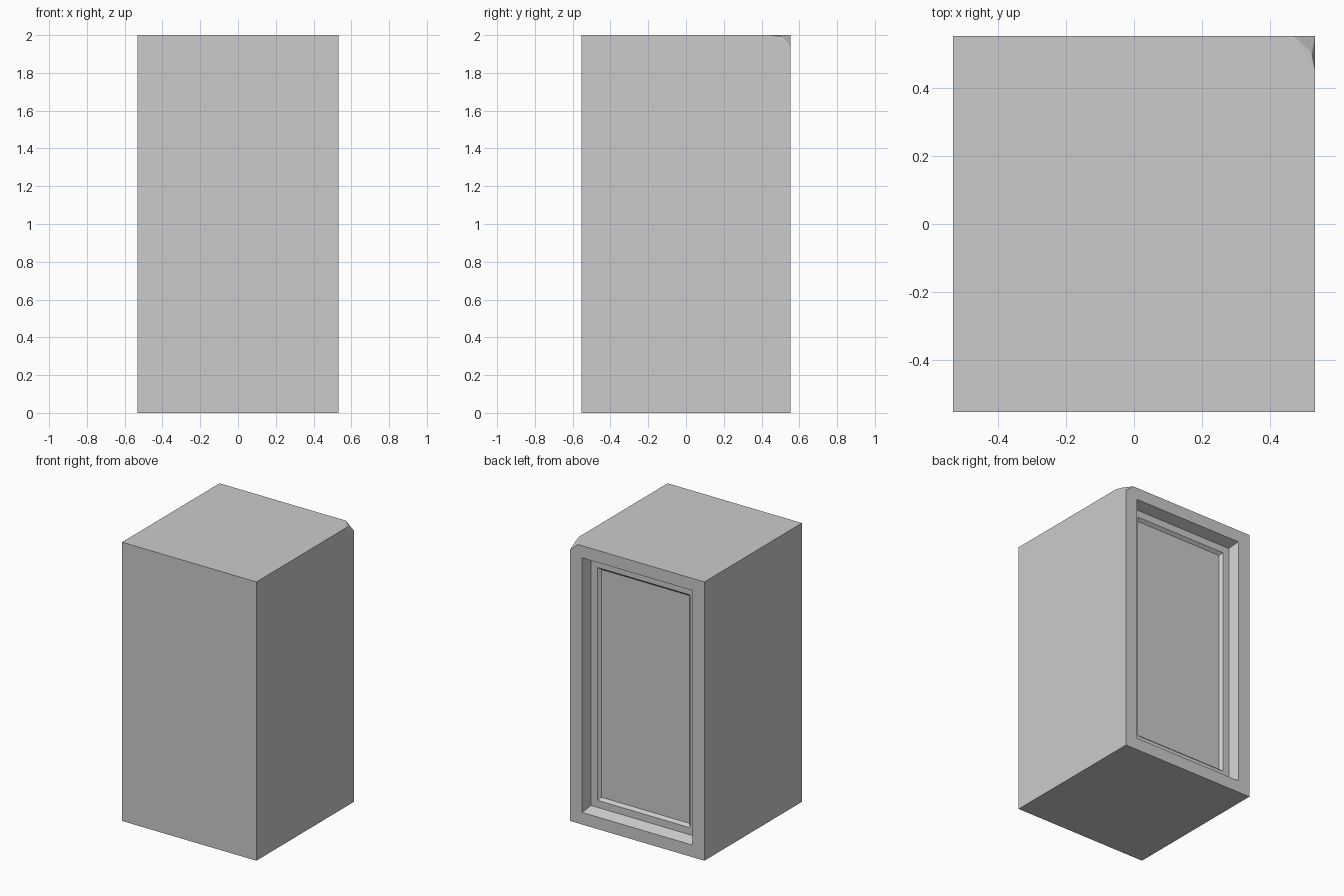
import bpy, bmesh
from mathutils import Vector

old = bpy.data.objects.get("Cube")
if old:
    bpy.data.objects.remove(old, do_unlink=True)

HX, HY, H = 0.533, 0.553, 2.0

# Plain grey material
grey = bpy.data.materials.new("plain grey")
grey.use_nodes = True
colour = (0.6, 0.6, 0.6, 1)
grey.diffuse_color = colour
grey.node_tree.nodes["Principled BSDF"].inputs["Base Color"].default_value = colour

# Solid block
bm = bmesh.new()
bmesh.ops.create_cube(bm, size=1)
for v in bm.verts:
    v.co = Vector((v.co.x * 2 * HX, v.co.y * 2 * HY, (v.co.z + 0.5) * H))


def step(face, dx, dz, depth):
    """Add a ring inside the face: narrower by dx and dz, deeper by depth."""
    inner = bmesh.ops.extrude_discrete_faces(bm, faces=[face])["faces"][0]
    mid = inner.calc_center_median()
    for v in inner.verts:
        v.co.x += dx if v.co.x < mid.x else -dx
        v.co.z += dz if v.co.z < mid.z else -dz
        v.co.y -= depth
    return inner


# Stepped back panel: border, sloped wall, ledge, sloped wall
panel = max(bm.faces, key=lambda f: f.calc_center_median().y)
for ring in ((0.096, 0.087, 0), (0.02, 0.027, 0.073),
             (0.05, 0.051, 0), (0.017, 0.018, 0.021)):
    panel = step(panel, *ring)

# Chipped top back corner
a = Vector((HX, 0.45, H))
b = Vector((0.47, HY, H))
c = Vector((HX, HY, 1.945))
normal = (b - a).cross(c - a)
if normal.z < 0:
    normal.negate()
cut = bmesh.ops.bisect_plane(bm, geom=bm.verts[:] + bm.edges[:] + bm.faces[:],
                             plane_co=a, plane_no=normal, clear_outer=True)
rim = [e for e in cut["geom_cut"] if isinstance(e, bmesh.types.BMEdge)]
chip = bmesh.ops.contextual_create(bm, geom=rim)["faces"]
peak = bmesh.ops.poke(bm, faces=chip)["verts"][0]
peak.co = Vector((HX - 0.01, HY - 0.05, H - 0.008))

bmesh.ops.recalc_face_normals(bm, faces=bm.faces[:])
mesh = bpy.data.meshes.new("cabinet_block")
bm.to_mesh(mesh)
bm.free()
mesh.materials.append(grey)
block = bpy.data.objects.new("cabinet_block", mesh)
bpy.context.collection.objects.link(block)
